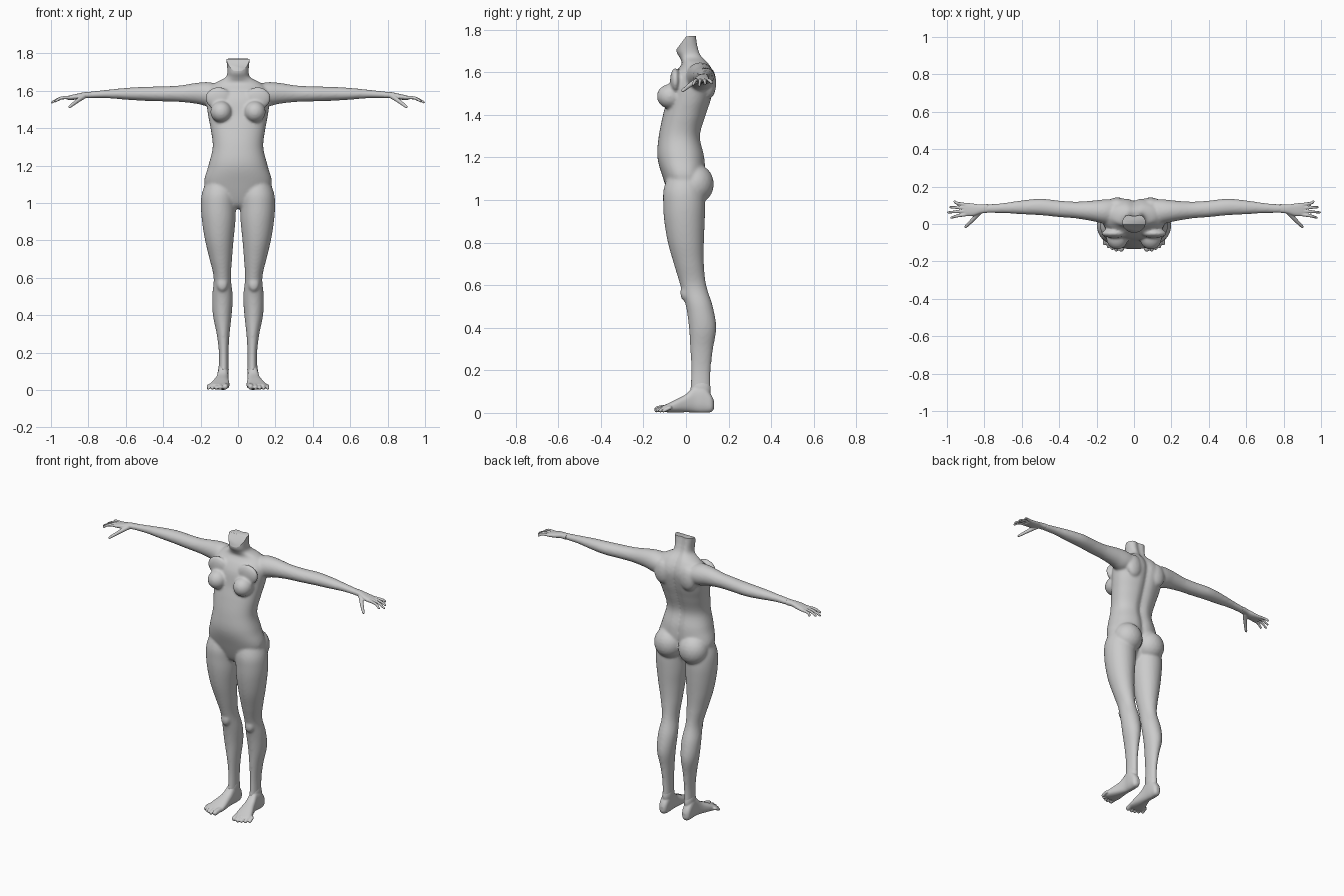
import bpy, bmesh
from math import cos, sin, pi, exp, copysign, radians
from mathutils import Vector, Matrix

cube = bpy.data.objects.get("Cube")
if cube:
    bpy.data.objects.remove(cube, do_unlink=True)

# One matte grey for the whole figure
grey = bpy.data.materials.new("matte grey")
grey.use_nodes = True
colour = (0.6, 0.6, 0.6, 1)
grey.diffuse_color = colour
grey.node_tree.nodes["Principled BSDF"].inputs["Base Color"].default_value = colour


def spline(sections, steps=5):
    """Smoothly interpolate a list of tuples."""
    pts = [Vector(s) for s in sections]
    out = []
    for i in range(len(pts) - 1):
        a, b, c, d = pts[max(i - 1, 0)], pts[i], pts[i + 1], pts[min(i + 2, len(pts) - 1)]
        for k in range(steps):
            t = k / steps
            out.append(b + (c - a) * (t / 2) + (a * 2 - b * 5 + c * 4 - d) * (t * t / 2)
                       + (b * 3 - a - c * 3 + d) * (t ** 3 / 2))
    return out + [pts[-1]]


def loft(bm, axis, sections, side=1, power=2.0, groove=0.0, count=48):
    """Skin rounded rings; a section is (position, low u, high u, low v, high v)."""
    rings = []
    for t, u0, u1, v0, v1 in spline(sections):
        ring = []
        for i in range(count):
            c, s = cos(2 * pi * i / count), sin(2 * pi * i / count)
            u = (u0 + u1) / 2 + (u1 - u0) / 2 * copysign(abs(c) ** (2 / power), c)
            v = (v0 + v1) / 2 + (v1 - v0) / 2 * copysign(abs(s) ** (2 / power), s)
            if s > 0:
                v -= groove * s * exp(-(u / 0.025) ** 2)
            p = {"x": (t, u, v), "y": (u, t, v), "z": (u, v, t)}[axis]
            ring.append(bm.verts.new((p[0] * side, p[1], p[2])))
        rings.append(ring)
    for lower, upper in zip(rings, rings[1:]):
        for i in range(count):
            j = (i + 1) % count
            bm.faces.new((lower[i], lower[j], upper[j], upper[i]))
    bm.faces.new(rings[0])
    bm.faces.new(rings[-1])


def blob(bm, centre, radii, side=1, level=3):
    x, y, z = centre
    matrix = Matrix.Translation((x * side, y, z)) @ Matrix.Diagonal((*radii, 1))
    bmesh.ops.create_icosphere(bm, subdivisions=level, radius=1, matrix=matrix)


def digit(bm, path, r0, r1, side):
    """Tapered finger or toe made of closely packed balls."""
    pts = spline(path, 10)
    for i, p in enumerate(pts):
        r = r0 + (r1 - r0) * i / (len(pts) - 1)
        blob(bm, p, (r, r, r), side, 2)


def finish(name, bm, voxel, smoothing, cuts=()):
    """Fuse the overlapping forms into one smooth skin."""
    bmesh.ops.recalc_face_normals(bm, faces=bm.faces)
    mesh = bpy.data.meshes.new(name)
    bm.to_mesh(mesh)
    bm.free()
    obj = bpy.data.objects.new(name, mesh)
    bpy.context.scene.collection.objects.link(obj)
    fuse = obj.modifiers.new("fuse", "REMESH")
    fuse.mode, fuse.voxel_size = "VOXEL", voxel
    relax = obj.modifiers.new("relax", "SMOOTH")
    relax.factor, relax.iterations = 0.5, smoothing
    graph = bpy.context.evaluated_depsgraph_get()
    skin = bpy.data.meshes.new_from_object(obj.evaluated_get(graph))
    obj.modifiers.clear()
    obj.data = skin
    # Flat trimmed ends
    bm = bmesh.new()
    bm.from_mesh(skin)
    for point, normal in cuts:
        res = bmesh.ops.bisect_plane(bm, geom=bm.verts[:] + bm.edges[:] + bm.faces[:],
                                     plane_co=point, plane_no=normal, clear_outer=True)
        rim = [e for e in res["geom_cut"] if isinstance(e, bmesh.types.BMEdge) and e.is_boundary]
        bmesh.ops.holes_fill(bm, edges=rim, sides=0)
    bm.to_mesh(skin)
    bm.free()
    skin.materials.clear()
    skin.materials.append(grey)
    bpy.ops.object.select_all(action="DESELECT")
    obj.select_set(True)
    bpy.context.view_layer.objects.active = obj
    bpy.ops.object.shade_smooth_by_angle(angle=radians(50))


# Torso and neck
torso = [(0.97, .04, -.04, .03), (1.0, .12, -.07, .05), (1.1, .18, -.107, .09),
         (1.2, .158, -.134, .09), (1.3, .135, -.128, .07), (1.4, .147, -.108, .097),
         (1.47, .16, -.09, .12), (1.55, .17, -.075, .138), (1.6, .165, -.05, .132),
         (1.64, .125, -.02, .11), (1.67, .068, -.03, .085), (1.7, .057, -.046, .07),
         (1.76, .062, -.046, .057), (1.83, .068, -.046, .055)]
body = bmesh.new()
loft(body, "z", [(z, -w, w, f, b) for z, w, f, b in torso], power=2.25, groove=0.016)

# Legs: height, inner, outer, front, back
leg = [(1.13, .03, .165, -.08, .07), (1.05, .012, .193, -.105, .085), (0.98, .012, .198, -.107, .09),
       (0.9, .014, .192, -.102, .088), (0.8, .024, .176, -.085, .084), (0.7, .032, .152, -.057, .084),
       (0.6, .038, .13, -.027, .095), (0.5, .028, .138, 0, .126), (0.4, .034, .134, .014, .142),
       (0.3, .045, .114, .02, .127), (0.2, .051, .102, .024, .116), (0.1, .051, .102, .02, .116),
       (0.05, .054, .102, .02, .12)]
# Arms: distance out, front, back, bottom, top
arm = [(0.08, .0, .13, 1.53, 1.625), (0.15, .0, .132, 1.515, 1.645), (0.22, .015, .125, 1.53, 1.642),
       (0.31, .03, .119, 1.54, 1.628), (0.4, .037, .125, 1.543, 1.623), (0.5, .047, .135, 1.546, 1.621),
       (0.6, .052, .126, 1.552, 1.615), (0.7, .058, .112, 1.56, 1.605), (0.82, .058, .102, 1.56, 1.592)]
for side in (1, -1):
    loft(body, "z", leg, side)
    loft(body, "x", arm, side)
    blob(body, (.09, -.075, 1.487), (.058, .062, .058), side)    # breast
    blob(body, (.105, -.05, 1.56), (.07, .025, .06), side)       # chest muscle
    blob(body, (.086, .043, 1.075), (.092, .088, .095), side)    # buttock
    blob(body, (.09, .108, 1.55), (.055, .034, .075), side)      # shoulder blade
    blob(body, (.084, -.005, .565), (.03, .022, .04), side)      # kneecap
finish("body", body, 0.007, 8,
       [((0, .05, 1.772), (0, -.06, 1)), ((0, 0, 1.768), (0, -.8, .6))])

# Hands and feet
palm = [(0.78, .06, .107, 1.561, 1.595), (0.82, .056, .104, 1.56, 1.592),
        (0.86, .043, .109, 1.553, 1.584), (0.9, .043, .113, 1.551, 1.575),
        (0.915, .05, .108, 1.553, 1.57)]
foot = [(0.132, .068, .09, .02, .055), (0.118, .056, .106, .004, .085), (0.08, .051, .11, 0, .13),
        (0.04, .051, .11, .002, .125), (0, .05, .12, .003, .088), (-.05, .046, .14, .002, .062),
        (-.09, .047, .153, .003, .042), (-.112, .055, .145, .006, .032)]
for side, label in ((1, "left"), (-1, "right")):
    hand = bmesh.new()
    loft(hand, "x", palm, side, power=2.4)
    for root, tip, reach, drop in ((.052, .034, .982, 1.543), (.07, .062, 1.0, 1.538),
                                   (.086, .09, .988, 1.545), (.102, .121, .966, 1.55)):
        middle = (.945, (root + tip) / 2, 1.561)
        digit(hand, [(.89, root, 1.564), middle, (reach - .006, tip, drop)], .0105, .0065, side)
    digit(hand, [(.825, .065, 1.57), (.86, .025, 1.545), (.9, -.015, 1.514)], .015, .008, side)
    finish(label + "_hand", hand, 0.0035, 3)

    sole = bmesh.new()
    loft(sole, "y", foot, side, power=2.5)
    blob(sole, (.077, .07, .11), (.028, .047, .06), side)        # ankle
    for i, reach in enumerate((-.134, -.138, -.13, -.12, -.106)):
        x = .066 + .021 * i + (.006 if i else 0)
        r = .017 if i == 0 else .0125 - .0006 * i
        digit(sole, [(x - .004, -.075, .024), (x, reach + .025, .022), (x + .002, reach, r)],
              r, r * .9, side)
    finish(label + "_foot", sole, 0.004, 4, [((0, 0, 0.001), (0, 0, -1))])
